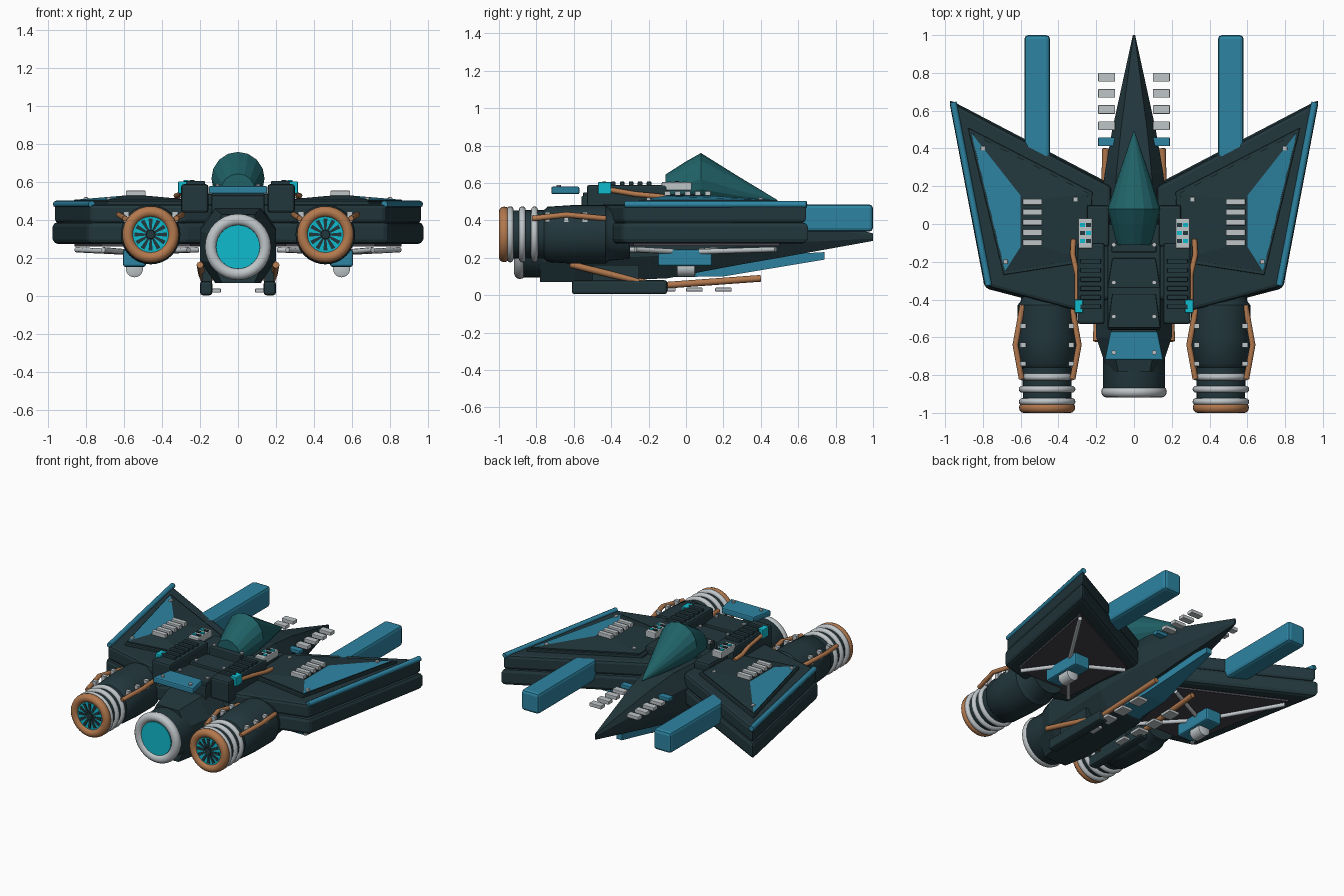
import bpy, bmesh, math
from mathutils import Vector

cube = bpy.data.objects.get("Cube")
if cube:
    bpy.data.objects.remove(cube, do_unlink=True)


def material(name, rgb):
    m = bpy.data.materials.new(name)
    m.use_nodes = True
    m.diffuse_color = (*rgb, 1)
    m.node_tree.nodes["Principled BSDF"].inputs["Base Color"].default_value = (*rgb, 1)
    return m


DARK = material("dark hull", (.016, .038, .046))
BLUE = material("blue paint", (.026, .23, .36))
CYAN = material("cyan glow", (.005, .5, .62))
COPPER = material("copper", (.45, .19, .075))
GREY = material("light grey", (.52, .56, .58))
GLASS = material("teal canopy", (.014, .12, .135))
UNDER = material("underside grey", (.055, .056, .068))


def finish(name, bm, mat, mirror=False, bevel=0, smooth=False):
    bmesh.ops.recalc_face_normals(bm, faces=bm.faces)
    me = bpy.data.meshes.new(name)
    bm.to_mesh(me)
    bm.free()
    me.materials.append(mat)
    ob = bpy.data.objects.new(name, me)
    bpy.context.collection.objects.link(ob)
    if bevel:
        b = ob.modifiers.new("Bevel", 'BEVEL')
        b.width, b.segments, b.limit_method = bevel, 2, 'ANGLE'
    if mirror:
        ob.modifiers.new("Mirror", 'MIRROR').use_clip = False
    if smooth:
        bpy.context.view_layer.objects.active = ob
        bpy.ops.object.select_all(action='DESELECT')
        ob.select_set(True)
        bpy.ops.object.shade_smooth_by_angle(angle=math.radians(40))
    return ob


def skin(name, rings, mat, loop=False, **kw):
    """Bridge a list of equal-length rings; cap the ends unless looped."""
    bm = bmesh.new()
    rows = [[bm.verts.new(p) for p in r] for r in rings]
    n = len(rows[0])
    for a, b in zip(rows, rows[1:] + rows[:1] if loop else rows[1:]):
        for i in range(n):
            j = (i + 1) % n
            bm.faces.new((a[i], a[j], b[j], b[i]))
    if not loop:
        bm.faces.new(rows[0])
        bm.faces.new(rows[-1])
    return finish(name, bm, mat, **kw)


def prism(name, pts, z0, z1, mat, **kw):
    return skin(name, [[(x, y, z) for x, y in pts] for z in (z0, z1)], mat, **kw)


def box(name, x, y, z, mat, **kw):
    """Box from (low, high) spans."""
    return prism(name, [(x[0], y[0]), (x[1], y[0]), (x[1], y[1]), (x[0], y[1])], z[0], z[1], mat, **kw)


def circle(cx, y, cz, r, n=32):
    return [(cx + r * math.cos(t), y, cz + r * math.sin(t))
            for t in (i * math.tau / n for i in range(n))]


def lathe(name, cx, cz, profile, mat, loop=False, **kw):
    return skin(name, [circle(cx, y, cz, r) for y, r in profile], mat, loop, smooth=True, **kw)


def torus(name, cx, y, cz, big, small, mat, **kw):
    prof = [(y + small * math.cos(t), big + small * math.sin(t))
            for t in (i * math.tau / 12 for i in range(12))]
    return lathe(name, cx, cz, prof, mat, True, **kw)


def pipes(name, pts, r, mat):
    """A tube along a path, made on both sides."""
    for label, s in (("left_", 1), ("right_", -1)):
        cu = bpy.data.curves.new(label + name, 'CURVE')
        cu.dimensions, cu.bevel_depth, cu.bevel_resolution, cu.use_fill_caps = '3D', r, 2, True
        sp = cu.splines.new('POLY')
        sp.points.add(len(pts) - 1)
        for p, q in zip(sp.points, pts):
            p.co = (s * q[0], q[1], q[2], 1)
        cu.materials.append(mat)
        bpy.context.collection.objects.link(bpy.data.objects.new(label + name, cu))


# Fuselage: eight-sided hull running to a pointed nose
def hull_ring(y, hw, zb, zt):
    mid, h = (zb + zt) / 2, (zt - zb) / 2
    return [(hw * a, y, mid + h * b) for a, b in
            ((1, -.4), (1, .4), (.6, 1), (-.6, 1), (-1, .4), (-1, -.4), (-.6, -1), (.6, -1))]


skin("fuselage", [hull_ring(*s) for s in (
    (-.78, .14, .07, .43), (-.6, .2, .07, .46), (-.1, .2, .09, .5),
    (.27, .155, .16, .5), (.5, .115, .2, .46), (1, .006, .29, .33))], DARK)
skin("belly_keel", [[(-w, y, a), (w, y, a), (w, y, b), (-w, y, b)] for y, w, a, b in
     ((.74, .02, .19, .23), (.2, .08, .1, .2), (-.25, .1, .095, .12))], BLUE)

# Spine panels with rivets, and the raised plate at the back
box("spine", (-.14, .14), (-.56, 0), (.42, .53), DARK, bevel=.01)
for i, (y0, y1) in enumerate(((-.34, -.18), (-.55, -.37))):
    prism(f"spine_panel_{i}", [(-.14, y0), (.14, y0), (.115, y1), (-.115, y1)], .52, .55, DARK, bevel=.006)
prism("rear_plate", [(-.155, -.72), (.155, -.72), (.125, -.57), (-.125, -.57)], .54, .58, BLUE, bevel=.008)
box("canopy_rear_frame", (-.12, .12), (-.15, -.1), (.5, .58), DARK, bevel=.008)
for i, (y, z) in enumerate(((-.11, .58), (-.31, .55), (-.49, .55), (-.68, .58))):
    skin(f"rivets_{i}", [[(.107 + .012 * math.cos(a), y + .012 * math.sin(a), h)
         for a in (k * math.tau / 10 for k in range(10))] for h in (z - .01, z + .01)], GREY, mirror=True)

# Canopy: faceted bubble with a sharp crown
skin("canopy", [circle(0, y, z, r, 16) for y, z, r in
     ((-.11, .555, .09), (0, .595, .12), (.08, .62, .14), (.28, .56, .075), (.49, .505, .003))], GLASS)

# Shoulder housings with slats and instruments
box("shoulder_housing", (.155, .3), (-.53, -.1), (.44, .59), DARK, mirror=True, bevel=.015)
box("shoulder_front", (.13, .25), (-.12, .1), (.44, .54), DARK, mirror=True, bevel=.015)
for i in range(6):
    y = -.45 + i * .048
    box(f"housing_slat_{i}", (.175, .285), (y, y + .025), (.585, .607), DARK, mirror=True, bevel=.004)
box("control_box", (.22, .295), (-.13, .03), (.56, .605), GREY, mirror=True, bevel=.006)
for i in range(3):
    y = -.1 + i * .042
    for j, x in enumerate((.228, .26)):
        box(f"control_key_{i}_{j}", (x, x + .026), (y, y + .02), (.603, .611), CYAN if (i + j) % 2 else DARK, mirror=True)
box("cyan_clamp", (.27, .315), (-.47, -.4), (.54, .605), CYAN, mirror=True, bevel=.005)
pipes("housing_pipe", [(.32, -.08, .52), (.325, -.16, .53), (.3, -.27, .54), (.3, -.45, .57)], .014, COPPER)

# Wings: two stacked slabs
wing = [(.98, .66), (.79, -.34), (.29, -.47), (.12, -.4), (.12, .21)]
prism("wing_lower", wing, .275, .392, DARK, mirror=True, bevel=.025)
prism("wing_upper", [(x - .012 if x > .5 else x, y - .012 if y > 0 else y + .008) for x, y in wing],
      .385, .485, DARK, mirror=True, bevel=.02)
pipes("wing_tip_strip", [(.957, .645, .485), (.77, -.325, .485)], .018, BLUE)

# Wing top: panel with a raised centre, its outer slope blue
panel = [(.88, .51), (.69, -.27), (.24, -.2), (.22, .17)]
prism("wing_panel", panel, .47, .5, DARK, mirror=True, bevel=.005)
inner = [(.6, .15), (.6, -.12), (.49, -.12), (.49, .13)]
ctr = Vector((.58, .06))
base = [Vector(p).lerp(ctr, .06) for p in panel]
raised = skin("raised_panel", [[(x, y, z) for x, y in pts] for pts, z in
              ((base, .495), (base, .508), (inner, .53))], DARK, mirror=True)
raised.data.materials.append(BLUE)
for f in raised.data.polygons:
    f.material_index = int(f.normal.x > .03 and f.normal.z > .5)
box("vent_bed", (.5, .59), (-.11, .13), (.52, .535), DARK, mirror=True)
for i in range(5):
    y = -.115 + i * .054
    box(f"wing_vent_{i}", (.487, .59), (y, y + .032), (.525, .556), GREY, mirror=True, bevel=.004)
for i, (x, y) in enumerate(((.8, .4), (.31, .13), (.68, -.2))):
    box(f"wing_bolt_{i}", (x - .012, x + .012), (y - .012, y + .012), (.495, .522), GREY, mirror=True, bevel=.005)

# Wing underside: plate, braces and equipment pod
prism("underside_plate", [(.86, .5), (.72, -.28), (.25, -.36), (.2, .17)], .262, .28, UNDER, mirror=True)
for i, (x, y) in enumerate(((.85, .48), (.71, -.27), (.26, -.34), (.21, .16))):
    pipes(f"underside_brace_{i}", [(.545, 0, .23), (x, y, .245)], .014, GREY)
box("underside_pod", (.485, .605), (-.15, .14), (.155, .245), BLUE, mirror=True, bevel=.012)
lathe("pod_sensor", .545, .145, [(-.05, .035), (-.045, .045), (.045, .045), (.05, .035)], GREY, mirror=True)

# Forward bars and the stepped plates beside the nose
box("forward_bar", (.445, .58), (.2, 1), (.34, .485), BLUE, mirror=True, bevel=.02)
for i in range(5):
    y = .435 + i * .0855
    box(f"nose_plate_{i}", (.1, .19), (y - .023, y + .023), (.395, .42), GREY if i else BLUE, mirror=True, bevel=.004)

# Side engines: barrel, rings, glowing fan
EX, EZ = .46, .325
lathe("engine_barrel", EX, EZ, [(-.98, .09), (-.98, .128), (-.76, .13), (-.74, .148), (-.6, .157),
      (-.43, .157), (-.41, .14), (-.3, .13)], DARK, mirror=True)
for i, y in enumerate((-.81, -.875, -.94)):
    torus(f"engine_ring_{i}", EX, y, EZ, .132, .018, GREY, mirror=True)
torus("engine_lip", EX, -.972, EZ, .12, .029, COPPER, mirror=True)
lathe("engine_glow", EX, EZ, [(-.984, .095), (-.97, .095)], CYAN, mirror=True)
lathe("fan_hub", EX, EZ, [(-.992, .022), (-.975, .03)], DARK, mirror=True)
for i in range(12):
    a = i * math.tau / 12
    u, v = Vector((math.cos(a), 0, math.sin(a))), Vector((-math.sin(a), 0, math.cos(a)))
    c = Vector((EX, -.989, EZ))
    skin(f"fan_blade_{i}", [[c + Vector((0, d, 0)) + u * r + v * w for r, w in
         ((.02, -.005), (.085, -.011), (.085, .011), (.02, .005))] for d in (0, .008)], DARK, mirror=True)
for side, name in ((-1, "inner"), (1, "outer")):
    pipes(f"engine_pipe_{name}", [(EX + side * d, y, z) for d, y, z in
          ((.13, -.43, .41), (.168, -.64, .43), (.135, -.82, .41))], .015, COPPER)
    for i, y in enumerate((-.54, -.64, -.74)):
        x = EX + side * .128
        box(f"pipe_clamp_{name}_{i}", (x - .015, x + .015), (y - .013, y + .013), (.39, .445), GREY, mirror=True)

# Main engine
lathe("main_engine", 0, .26, [(-.9, .1), (-.9, .155), (-.87, .165), (-.7, .165)], DARK)
torus("main_engine_lip", 0, -.888, .26, .143, .031, GREY)
lathe("main_engine_glow", 0, .26, [(-.908, .115), (-.89, .115)], CYAN)

# Skids, belly pipes and steps
box("skid", (.135, .2), (-.61, -.1), (.005, .08), DARK, mirror=True, bevel=.015)
box("skid_strut", (.14, .19), (-.5, -.25), (.07, .16), DARK, mirror=True)
pipes("belly_pipe", [(.2, -.62, .165), (.19, -.4, .11), (.165, -.15, .05), (.15, .4, .09)], .018, COPPER)
for i, y in enumerate((-.25, -.1, .045, .2)):
    box(f"belly_step_{i}", (.09, .17), (y - .044, y + .044), (.02, .04), GREY, mirror=True, bevel=.004)
